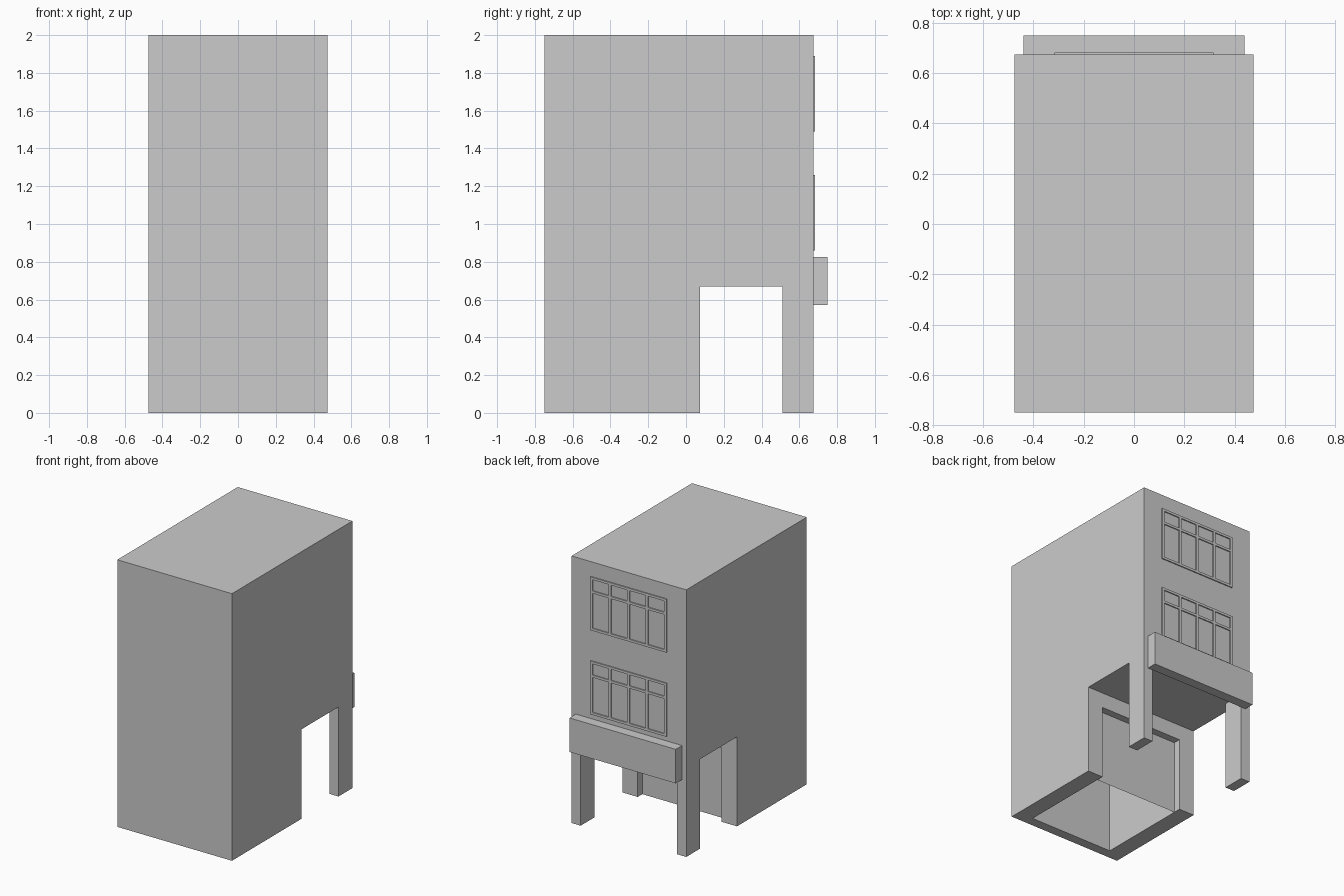
import bpy, bmesh

if "Cube" in bpy.data.objects:
    bpy.data.objects.remove(bpy.data.objects["Cube"])


def box_into(bm, x0, x1, y0, y1, z0, z1):
    vs = bmesh.ops.create_cube(bm, size=1)["verts"]
    for v in vs:
        v.co = (x1 if v.co.x > 0 else x0,
                y1 if v.co.y > 0 else y0,
                z1 if v.co.z > 0 else z0)


def make(name, bm):
    bmesh.ops.recalc_face_normals(bm, faces=bm.faces)
    me = bpy.data.meshes.new(name)
    bm.to_mesh(me)
    bm.free()
    ob = bpy.data.objects.new(name, me)
    bpy.context.collection.objects.link(ob)
    return ob


def boxes(name, *dims):
    bm = bmesh.new()
    for d in dims:
        box_into(bm, *d)
    return make(name, bm)


W, FRONT, BACK, H = 0.475, -0.75, 0.675, 2.0
SHOP_Y, CEIL = 0.075, 0.67      # recessed ground-floor wall and arcade ceiling

# Main body: side profile extruded across the width
bm = bmesh.new()
profile = [(FRONT, 0), (SHOP_Y, 0), (SHOP_Y, CEIL), (BACK, CEIL), (BACK, H), (FRONT, H)]
face = bm.faces.new([bm.verts.new((-W, y, z)) for y, z in profile])
ext = bmesh.ops.extrude_face_region(bm, geom=[face])
bmesh.ops.translate(bm, vec=(2 * W, 0, 0),
                    verts=[g for g in ext["geom"] if isinstance(g, bmesh.types.BMVert)])
body = make("building_body", bm)

# Hollow ground-floor room, open below and through the doorway
cutter = boxes("room_cutter", (-0.348, 0.348, -0.676, 0.3, -0.2, 0.555))
cutter.hide_render = True
mod = body.modifiers.new("room", 'BOOLEAN')
mod.operation = 'DIFFERENCE'
mod.solver = 'EXACT'
mod.object = cutter
bpy.context.view_layer.objects.active = body
body.select_set(True)
bpy.ops.object.modifier_apply(modifier="room")
bpy.data.objects.remove(cutter)

# Shopfront panel set back inside the doorway
bm = bmesh.new()
bm.faces.new([bm.verts.new((x, 0.02, z)) for x, z in
              [(0.348, 0), (-0.348, 0), (-0.348, 0.555), (0.348, 0.555)]])
make("shopfront_panel", bm)

# Arcade pillars
for side, x in (("left", -W), ("right", W - 0.075)):
    boxes(f"{side}_pillar", (x, x + 0.075, 0.51, BACK, 0, CEIL))

# Sign board
boxes("sign_board", (-0.44, 0.44, BACK, 0.75, 0.57, 0.825))

# Window frames: five uprights and three rails each
B, HALF, OUT = 0.018, 0.316, BACK + 0.008
for name, z0, z1 in (("lower_window_frame", 0.86, 1.26), ("upper_window_frame", 1.49, 1.89)):
    xs = [-HALF + i * (2 * HALF - B) / 4 for i in range(5)]
    zs = [z0, z1 - 0.12, z1 - B]
    bars = [(x, x + B, BACK, OUT, z0, z1) for x in xs]
    bars += [(a + B, b, BACK, OUT, z, z + B) for a, b in zip(xs, xs[1:]) for z in zs]
    boxes(name, *bars)
